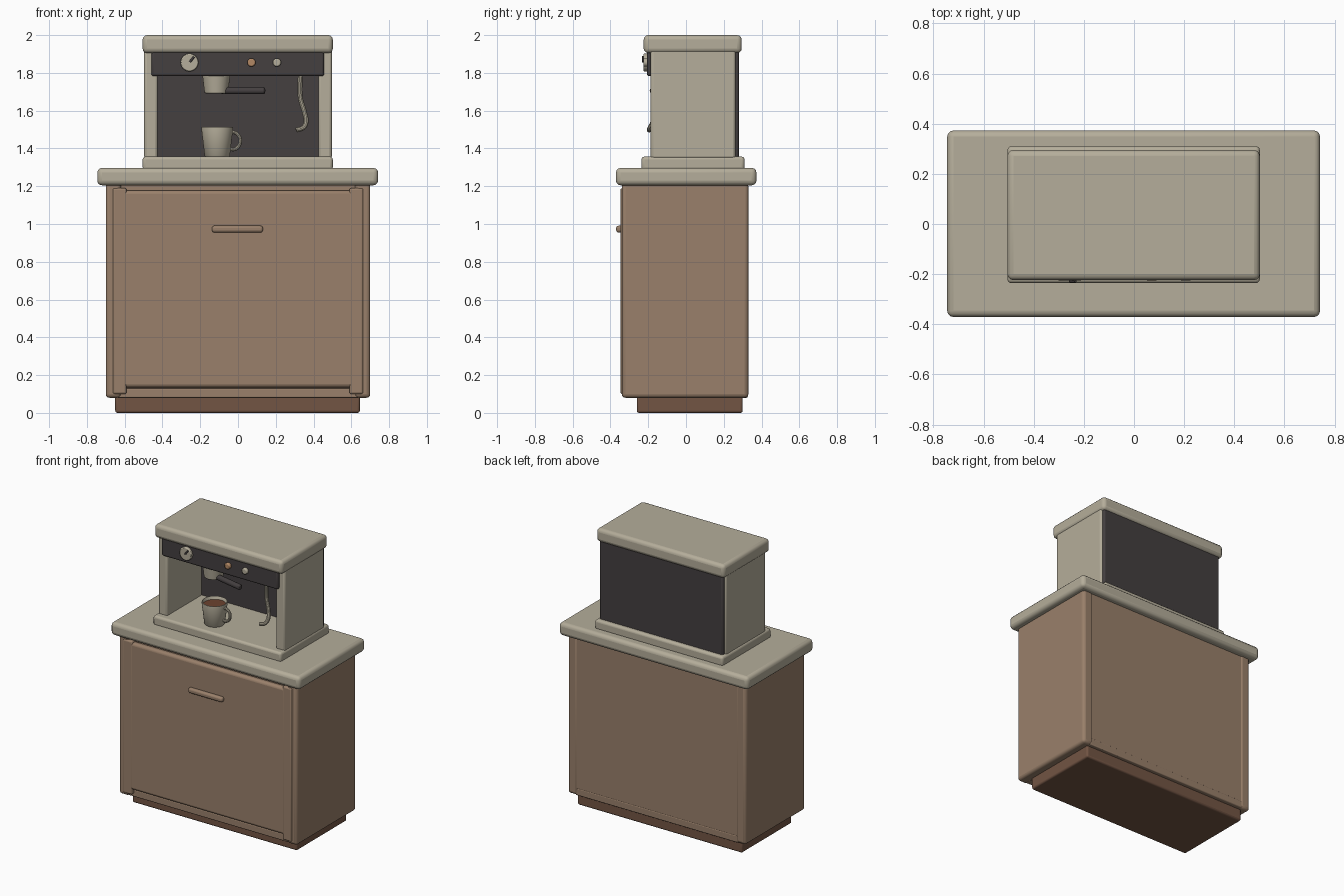
import bpy, bmesh, math
from mathutils import Vector

if "Cube" in bpy.data.objects:
    bpy.data.objects.remove(bpy.data.objects["Cube"])


def mat(name, r, g, b):
    m = bpy.data.materials.new(name)
    m.diffuse_color = (r, g, b, 1)
    m.use_nodes = True
    m.node_tree.nodes["Principled BSDF"].inputs["Base Color"].default_value = m.diffuse_color
    return m


CREAM = mat("cream", 0.46, 0.42, 0.325)
WOOD = mat("tan_wood", 0.32, 0.215, 0.145)
PLINTH = mat("dark_wood", 0.17, 0.09, 0.057)
DARK = mat("charcoal", 0.058, 0.05, 0.051)
COPPER = mat("copper", 0.45, 0.25, 0.13)
COFFEE = mat("coffee_brown", 0.15, 0.055, 0.028)


def finish(bm, name, m, bevel=0, segs=3):
    me = bpy.data.meshes.new(name)
    bmesh.ops.recalc_face_normals(bm, faces=bm.faces)
    bm.to_mesh(me)
    bm.free()
    ob = bpy.data.objects.new(name, me)
    bpy.context.collection.objects.link(ob)
    me.materials.append(m)
    if bevel:
        b = ob.modifiers.new("bevel", 'BEVEL')
        b.width, b.segments, b.limit_method = bevel, segs, 'ANGLE'
    bpy.ops.object.select_all(action='DESELECT')
    ob.select_set(True)
    bpy.context.view_layer.objects.active = ob
    bpy.ops.object.shade_smooth_by_angle(angle=math.radians(35))
    return ob


def box(name, x0, x1, y0, y1, z0, z1, m, bevel=0.01):
    bm = bmesh.new()
    bmesh.ops.create_cube(bm, size=1)
    for v in bm.verts:
        v.co = ((x0 + x1) / 2 + v.co.x * (x1 - x0),
                (y0 + y1) / 2 + v.co.y * (y1 - y0),
                (z0 + z1) / 2 + v.co.z * (z1 - z0))
    return finish(bm, name, m, bevel)


def rod(name, a, b, r0, r1, m, bevel=0.004, n=32):
    a, b = Vector(a), Vector(b)
    bm = bmesh.new()
    bmesh.ops.create_cone(bm, cap_ends=True, segments=n, radius1=r0, radius2=r1, depth=(b - a).length)
    q = Vector((0, 0, 1)).rotation_difference((b - a).normalized())
    for v in bm.verts:
        v.co = q @ v.co + (a + b) / 2
    return finish(bm, name, m, bevel, 2)


def lathe(name, prof, cx, cy, m, n=40):
    # closes to the axis at points with zero radius
    bm = bmesh.new()
    rings = [[bm.verts.new((cx + r * math.cos(2 * math.pi * i / n), cy + r * math.sin(2 * math.pi * i / n), z))
              for i in range(n)] for r, z in prof]
    for A, B in zip(rings, rings[1:]):
        for i in range(n):
            j = (i + 1) % n
            bm.faces.new((A[i], A[j], B[j], B[i]))
    bmesh.ops.remove_doubles(bm, verts=bm.verts, dist=1e-5)
    return finish(bm, name, m)


def tube(name, pts, r, m):
    cu = bpy.data.curves.new(name, 'CURVE')
    cu.dimensions = '3D'
    cu.bevel_depth, cu.bevel_resolution, cu.use_fill_caps = r, 3, True
    cu.resolution_u = 8
    s = cu.splines.new('BEZIER')
    s.bezier_points.add(len(pts) - 1)
    for p, co in zip(s.bezier_points, pts):
        p.co = co
        p.handle_left_type = p.handle_right_type = 'AUTO'
    tmp = bpy.data.objects.new(name + "_path", cu)
    bpy.context.collection.objects.link(tmp)
    bpy.context.view_layer.update()
    bm = bmesh.new()
    me = tmp.to_mesh()
    bm.from_mesh(me)
    tmp.to_mesh_clear()
    bpy.data.objects.remove(tmp)
    return finish(bm, name, m)


# Cabinet
box("plinth", -0.65, 0.645, -0.26, 0.30, 0, 0.10, PLINTH, 0.012)
box("cabinet_core", -0.64, 0.64, -0.31, 0.325, 0.12, 1.22, WOOD, 0.004)
box("cabinet_floor", -0.64, 0.64, -0.325, 0.327, 0.08, 0.13, WOOD, 0.006)
for side, s in (("left", -1), ("right", 1)):
    box(side + "_cabinet_side", *sorted((0.62 * s, 0.70 * s)), -0.34, 0.33, 0.08, 1.22, WOOD, 0.02)
    box(side + "_door_stile", *sorted((0.59 * s, 0.663 * s)), -0.347, -0.30, 0.10, 1.19, WOOD, 0.01)
box("door_panel", -0.62, 0.62, -0.346, -0.30, 0.135, 1.178, WOOD, 0.018)
box("door_handle", -0.138, 0.132, -0.37, -0.335, 0.955, 0.991, WOOD, 0.013)
box("counter_top", -0.745, 0.742, -0.371, 0.373, 1.205, 1.297, CREAM, 0.025)

# Coffee machine housing
box("machine_base", -0.505, 0.502, -0.236, 0.31, 1.285, 1.357, CREAM, 0.016)
box("machine_top", -0.505, 0.502, -0.224, 0.295, 1.905, 2.0, CREAM, 0.024)
for side, s in (("left", -1), ("right", 1)):
    box(side + "_machine_side", *sorted((0.425 * s, 0.497 * s)), -0.187, 0.262, 1.345, 1.925, CREAM, 0.014)
box("machine_back", -0.485, 0.485, 0.20, 0.28, 1.345, 1.925, DARK, 0.012)
box("control_panel", -0.458, 0.456, -0.207, -0.05, 1.783, 1.925, DARK, 0.012)

# Gauge, needle and buttons
rod("gauge", (-0.257, -0.195, 1.855), (-0.257, -0.226, 1.855), 0.047, 0.047, CREAM, 0.006)
rod("gauge_needle", (-0.255, -0.228, 1.857), (-0.233, -0.228, 1.886), 0.006, 0.006, DARK, 0.001, 12)
for name, x, m in (("copper_button", 0.071, COPPER), ("cream_button", 0.206, CREAM)):
    rod(name, (x, -0.195, 1.855), (x, -0.226, 1.855), 0.022, 0.022, m, 0.007)

# Brewing head with handle
rod("brew_head", (-0.115, -0.11, 1.692), (-0.115, -0.11, 1.80), 0.062, 0.075, CREAM, 0.005)
rod("brew_handle", (-0.09, -0.125, 1.706), (0.142, -0.175, 1.706), 0.019, 0.019, DARK, 0.007, 20)

# Steam wand
tube("steam_wand", [(0.33, -0.15, 1.80), (0.33, -0.15, 1.67), (0.352, -0.16, 1.59),
                    (0.36, -0.175, 1.54), (0.345, -0.19, 1.51), (0.308, -0.195, 1.497)], 0.013, CREAM)

# Cup with coffee
cx, cy = -0.11, -0.105
lathe("cup", [(0, 1.356), (0.062, 1.356), (0.067, 1.362), (0.084, 1.506), (0.083, 1.513),
              (0.079, 1.514), (0.075, 1.508), (0.06, 1.375), (0, 1.375)], cx, cy, CREAM)
lathe("coffee", [(0, 1.485), (0.0725, 1.485), (0.0735, 1.493), (0, 1.493)], cx, cy, COFFEE)
tube("cup_handle", [(cx + 0.075, cy, 1.483)] +
     [(-0.03 + 0.042 * math.cos(a), cy, 1.44 + 0.046 * math.sin(a)) for a in
      (math.radians(d) for d in (80, 45, 0, -45, -80))] +
     [(cx + 0.068, cy, 1.397)], 0.010, CREAM)
